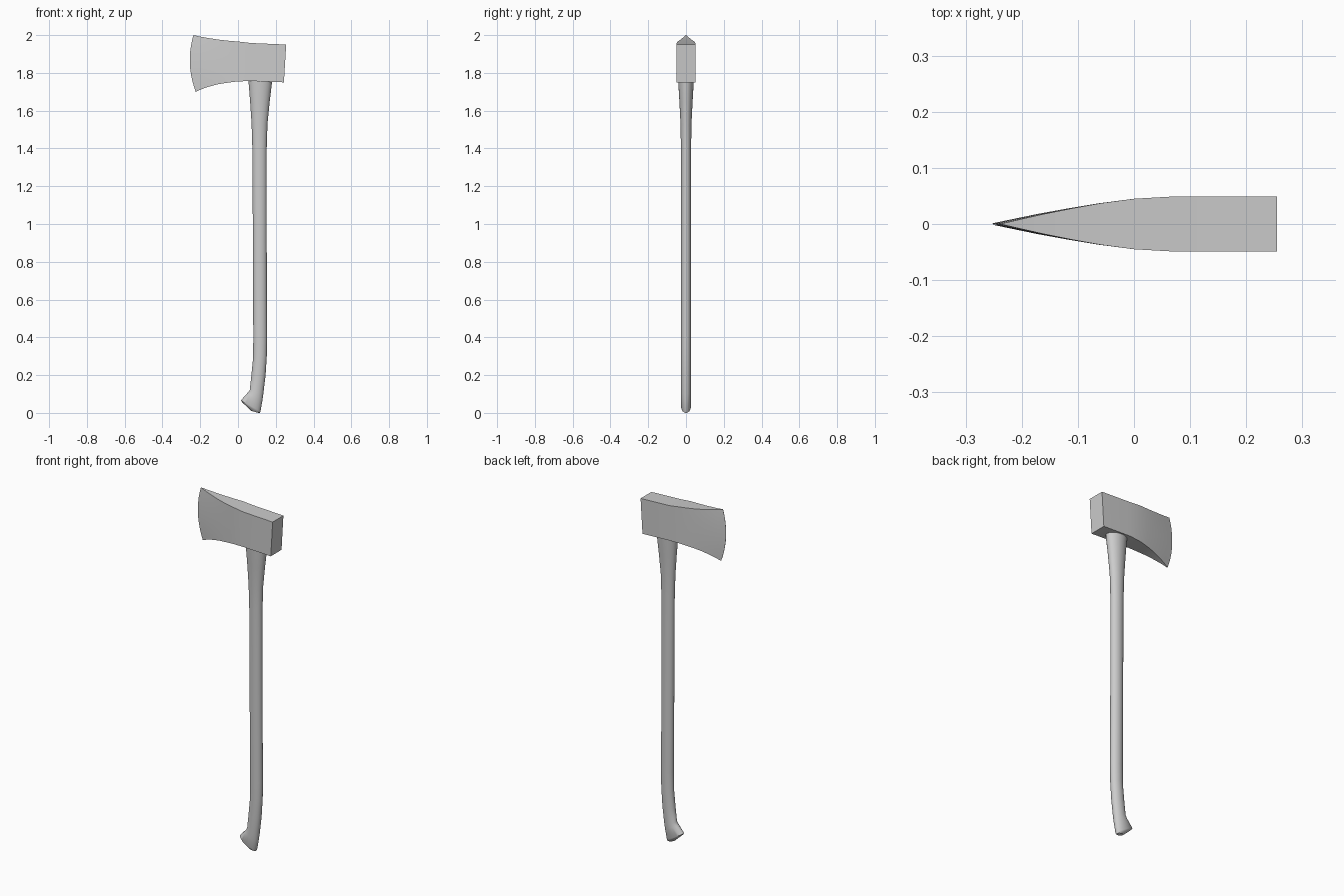
import bpy, bmesh, math
from mathutils import Vector

cube = bpy.data.objects.get("Cube")
if cube:
    bpy.data.objects.remove(cube, do_unlink=True)

grey = bpy.data.materials.new("plain_grey")
grey.use_nodes = True
tone = (0.6, 0.6, 0.6, 1)
grey.diffuse_color = tone
grey.node_tree.nodes["Principled BSDF"].inputs["Base Color"].default_value = tone


def loft(name, rings, angle):
    """Skin a list of closed rings and cap both ends."""
    bm = bmesh.new()
    loops = [[bm.verts.new(p) for p in ring] for ring in rings]
    n = len(loops[0])
    for a, b in zip(loops, loops[1:]):
        for i in range(n):
            j = (i + 1) % n
            bm.faces.new((a[i], a[j], b[j], b[i]))
    bm.faces.new(loops[0])
    bm.faces.new(loops[-1])
    bmesh.ops.remove_doubles(bm, verts=bm.verts, dist=0.0003)
    bmesh.ops.recalc_face_normals(bm, faces=bm.faces)
    mesh = bpy.data.meshes.new(name)
    bm.to_mesh(mesh)
    bm.free()
    mesh.materials.append(grey)
    ob = bpy.data.objects.new(name, mesh)
    bpy.context.collection.objects.link(ob)
    bpy.ops.object.select_all(action='DESELECT')
    ob.select_set(True)
    bpy.context.view_layer.objects.active = ob
    bpy.ops.object.shade_smooth_by_angle(angle=math.radians(angle))
    return ob


# Handle: each section runs from a left point to a right point, with a half width
sections = [
    (0.052, 1.80, 0.184, 1.80, 0.043),
    (0.056, 1.75, 0.180, 1.75, 0.041),
    (0.064, 1.65, 0.168, 1.65, 0.035),
    (0.072, 1.53, 0.156, 1.53, 0.029),
    (0.076, 1.40, 0.152, 1.40, 0.027),
    (0.079, 0.90, 0.152, 0.90, 0.027),
    (0.081, 0.40, 0.154, 0.40, 0.027),
    (0.080, 0.29, 0.153, 0.31, 0.027),
    (0.071, 0.20, 0.146, 0.20, 0.027),
    (0.062, 0.12, 0.134, 0.10, 0.027),
    (0.048, 0.103, 0.130, 0.07, 0.027),
    (0.015, 0.066, 0.119, 0.008, 0.027),
    (0.022, 0.056, 0.115, 0.0, 0.024),
    (0.070, 0.011, 0.108, 0.0, 0.012),
]
SIDES = 24


def oval(xl, zl, xr, zr, hy):
    left, right = Vector((xl, 0, zl)), Vector((xr, 0, zr))
    ring = []
    for i in range(SIDES):
        t = 2 * math.pi * i / SIDES
        p = (left + right) / 2 + (right - left) / 2 * math.cos(t)
        p.y = hy * math.sin(t)
        ring.append(p)
    return ring


loft("handle", [oval(*s) for s in sections], 35)

# Head: top and bottom corner of each upright section, bulge toward the edge, half width
slices = [
    (0.255, 1.95, 0.243, 1.75, 0.0, 0.049),
    (0.070, 1.958, 0.070, 1.757, 0.0, 0.049),
    (0.000, 1.966, 0.000, 1.755, 0.0, 0.045),
    (-0.060, 1.971, -0.055, 1.748, 0.004, 0.037),
    (-0.110, 1.977, -0.105, 1.740, 0.009, 0.028),
    (-0.160, 1.985, -0.155, 1.727, 0.014, 0.018),
    (-0.200, 1.992, -0.192, 1.714, 0.019, 0.009),
    (-0.236, 2.000, -0.224, 1.700, 0.025, 0.0006),
]
ROWS = 10


def blade_slice(xt, zt, xb, zb, bulge, hy):
    side = []
    for i in range(ROWS + 1):
        v = i / ROWS
        x = xt + (xb - xt) * v - bulge * 4 * v * (1 - v)
        side.append(Vector((x, -hy, zt + (zb - zt) * v)))
    return side + [Vector((p.x, hy, p.z)) for p in reversed(side)]


loft("axe_head", [blade_slice(*s) for s in slices], 35)
